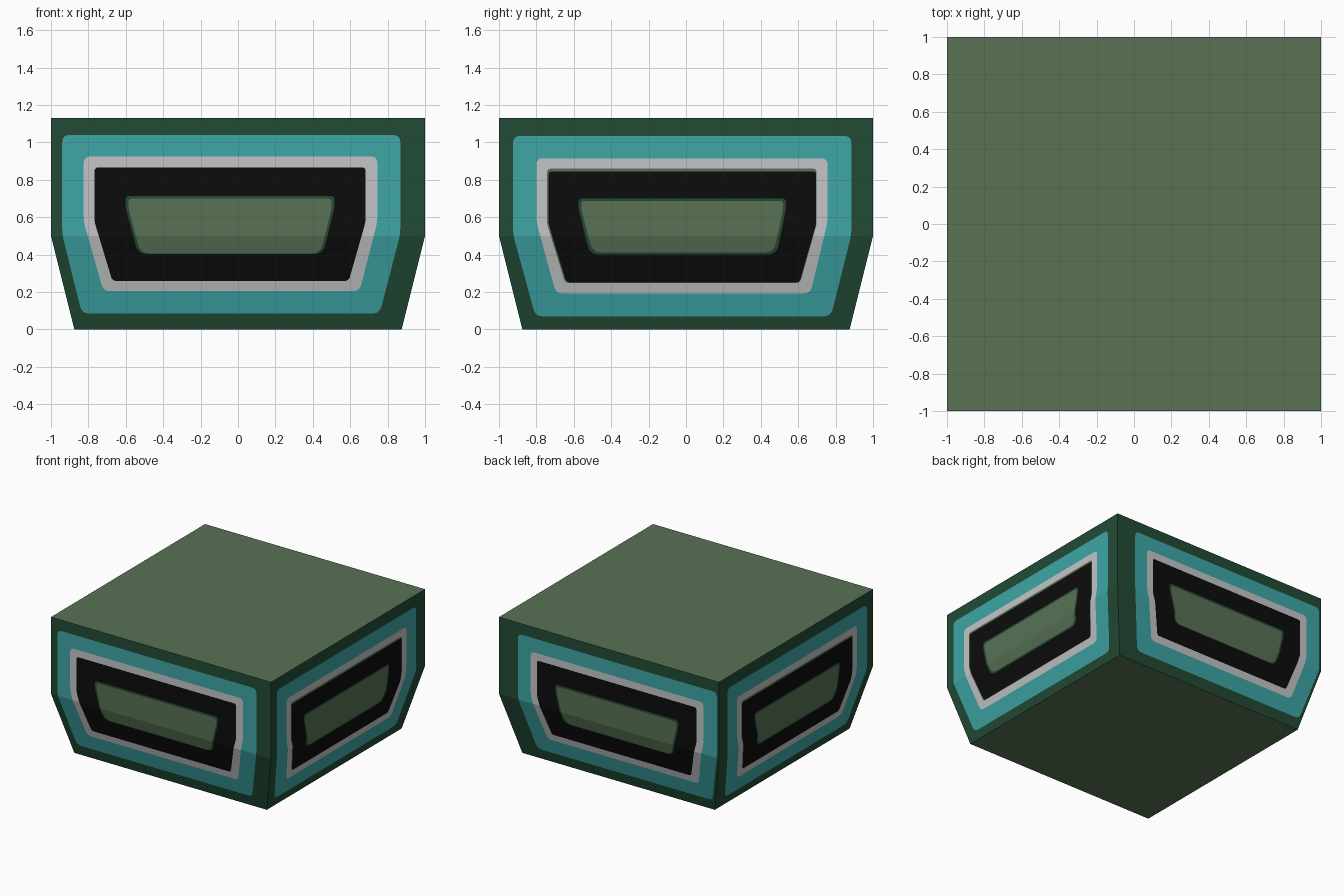
import bpy, bmesh
from mathutils import Vector, Matrix
from math import radians

if "Cube" in bpy.data.objects:
    bpy.data.objects.remove(bpy.data.objects["Cube"])


def lin(c):
    c /= 255
    return c / 12.92 if c <= 0.04045 else ((c + 0.055) / 1.055) ** 2.4


PALETTE = [("light_green", (88, 114, 84)), ("dark_green", (34, 75, 53)),
           ("teal", (62, 166, 166)), ("pale_grey", (195, 197, 198)),
           ("black", (12, 12, 12))]
LIGHT, DARK, TEAL, GREY, BLACK = range(5)


def outline(bl, br, l, r, z0, zb, z1, rad):
    """Six-sided panel outline with rounded corners, as flat (u, z) points."""
    c = [Vector(p) for p in ((bl, z0), (br, z0), (r, zb), (r, z1), (l, z1), (l, zb))]
    pts = []
    for i, p in enumerate(c):
        a, b = c[i - 1] - p, c[(i + 1) % 6] - p
        k = min(rad, 0.45 * a.length, 0.45 * b.length)
        s, e = p + a.normalized() * k, p + b.normalized() * k
        for j in range(5):
            t = j / 4
            pts.append(s * (1 - t) ** 2 + p * (2 * t * (1 - t)) + e * t * t)
    return pts


# Wall border, then nested panels: colour outside each outline comes from the ring before it
BORDER = (DARK, (-0.875, 0.875, -1, 1, 0, 0.5, 1.13, 0))
FRONT = [(TEAL, (-0.835, 0.757, -0.94, 0.868, 0.085, 0.51, 1.04, 0.04)),
         (GREY, (-0.72, 0.65, -0.825, 0.745, 0.205, 0.575, 0.925, 0.035)),
         (BLACK, (-0.672, 0.592, -0.767, 0.682, 0.26, 0.575, 0.866, 0.02)),
         (DARK, (-0.535, 0.455, -0.602, 0.517, 0.403, 0.66, 0.715, 0.05)),
         (LIGHT, (-0.522, 0.442, -0.586, 0.501, 0.407, 0.65, 0.7, 0.05))]
SIDE = [(TEAL, (-0.805, 0.775, -0.925, 0.885, 0.07, 0.51, 1.035, 0.04)),
        (GREY, (-0.695, 0.665, -0.8, 0.757, 0.193, 0.575, 0.915, 0.035)),
        (LIGHT, (-0.646, 0.61, -0.743, 0.699, 0.249, 0.565, 0.86, 0.02)),
        (BLACK, (-0.64, 0.607, -0.735, 0.696, 0.252, 0.565, 0.846, 0.02)),
        (DARK, (-0.515, 0.485, -0.575, 0.535, 0.4, 0.65, 0.7, 0.05)),
        (LIGHT, (-0.5, 0.47, -0.56, 0.52, 0.412, 0.645, 0.687, 0.05))]


def add_wall(bm, panels, shift, turn):
    wall = bmesh.new()
    rings = [(BORDER[0], outline(*BORDER[1]))]
    for mat, (bl, br, l, r, *rest) in panels:
        rings.append((mat, outline(bl + shift, br + shift, l + shift, r + shift, *rest)))
    loops = [[wall.verts.new((p.x, 0, p.y)) for p in pts] for _, pts in rings]
    for i, (mat, _) in enumerate(rings):
        if i + 1 < len(rings):
            a, b = loops[i], loops[i + 1]
            for j in range(len(a)):
                k = (j + 1) % len(a)
                wall.faces.new((a[j], a[k], b[k], b[j])).material_index = mat
        else:
            wall.faces.new(loops[i]).material_index = mat
    bmesh.ops.remove_doubles(wall, verts=wall.verts[:], dist=1e-5)
    # Crease at z = 0.5, then lean the lower part inwards
    bmesh.ops.bisect_plane(wall, geom=wall.verts[:] + wall.edges[:] + wall.faces[:],
                           dist=1e-5, plane_co=(0, 0, 0.5), plane_no=(0, 0, 1))
    for v in wall.verts:
        v.co.y = -min(1, 0.875 + 0.25 * v.co.z)
    bmesh.ops.transform(wall, matrix=Matrix.Rotation(radians(90 * turn), 4, 'Z'),
                        verts=wall.verts[:])
    me = bpy.data.meshes.new("wall_part")
    wall.to_mesh(me)
    wall.free()
    bm.from_mesh(me)
    bpy.data.meshes.remove(me)


bm = bmesh.new()
# Four panelled walls: front, right, back, left
add_wall(bm, FRONT, 0, 0)
add_wall(bm, SIDE, 0, 1)
add_wall(bm, FRONT, 0.113, 2)
add_wall(bm, SIDE, 0.035, 3)
# Top and base slabs
for h, z in ((1, 1.13), (0.875, 0)):
    f = bm.faces.new([bm.verts.new((x * h, y * h, z))
                      for x, y in ((-1, -1), (1, -1), (1, 1), (-1, 1))])
    f.material_index = LIGHT
bmesh.ops.remove_doubles(bm, verts=bm.verts[:], dist=1e-4)
bmesh.ops.recalc_face_normals(bm, faces=bm.faces[:])

mesh = bpy.data.meshes.new("panelled_block")
bm.to_mesh(mesh)
bm.free()
for name, rgb in PALETTE:
    m = bpy.data.materials.new(name)
    m.diffuse_color = (*[lin(c) for c in rgb], 1)
    m.use_nodes = True
    m.node_tree.nodes["Principled BSDF"].inputs["Base Color"].default_value = m.diffuse_color
    mesh.materials.append(m)
bpy.context.collection.objects.link(bpy.data.objects.new("panelled_block", mesh))
